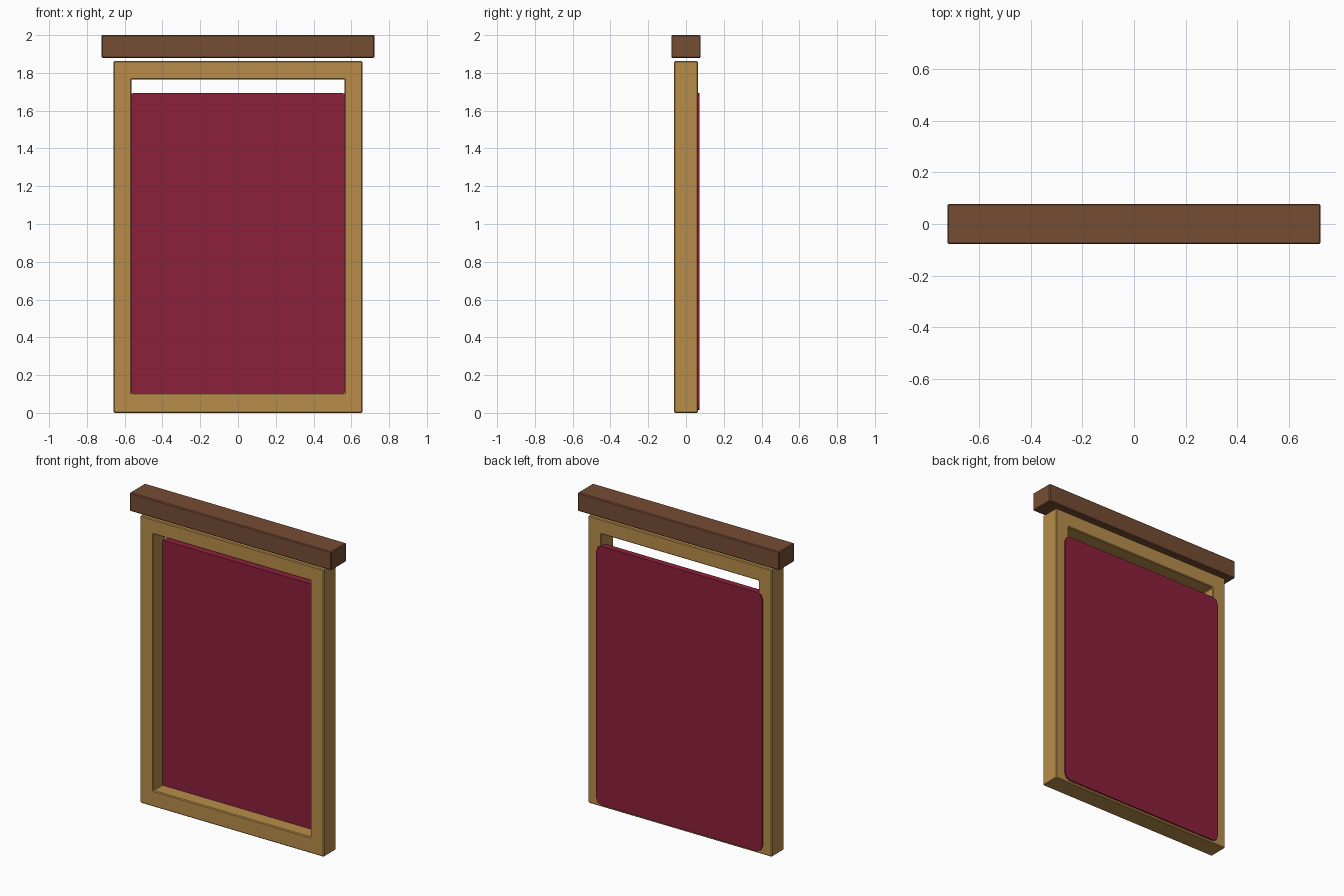
import bpy
import bmesh

cube = bpy.data.objects.get("Cube")
if cube:
    bpy.data.objects.remove(cube, do_unlink=True)


def material(name, rgb):
    mat = bpy.data.materials.new(name)
    mat.use_nodes = True
    mat.diffuse_color = (*rgb, 1)
    mat.node_tree.nodes["Principled BSDF"].inputs["Base Color"].default_value = (*rgb, 1)
    return mat


def finish(bm, name, mat):
    bmesh.ops.recalc_face_normals(bm, faces=bm.faces)
    mesh = bpy.data.meshes.new(name)
    bm.to_mesh(mesh)
    bm.free()
    mesh.materials.append(mat)
    obj = bpy.data.objects.new(name, mesh)
    bpy.context.collection.objects.link(obj)
    return obj


def box(bm, x, y0, y1, z0, z1):
    """Box symmetric in x; returns its vertices."""
    verts = bmesh.ops.create_cube(bm, size=1)["verts"]
    for v in verts:
        v.co = (v.co.x * 2 * x,
                y1 if v.co.y > 0 else y0,
                z1 if v.co.z > 0 else z0)
    return verts


def soften(obj, width):
    mod = obj.modifiers.new("soft_edges", "BEVEL")
    mod.width = width
    mod.segments = 1
    mod.limit_method = "ANGLE"


light_wood = material("light_wood", (0.48, 0.27, 0.07))
dark_wood = material("dark_wood", (0.18, 0.074, 0.034))
red_cloth = material("red_cloth", (0.262, 0.015, 0.044))

# Rectangular frame: an outline with an opening, pushed back to its depth
bm = bmesh.new()
depth = 0.0625
loops = []
for x, z0, z1 in ((0.659, 0, 1.862), (0.564, 0.104, 1.766)):
    corners = ((-x, z0), (x, z0), (x, z1), (-x, z1))
    loops.append([bm.verts.new((cx, -depth, cz)) for cx, cz in corners])
outer, inner = loops
for i in range(4):
    j = (i + 1) % 4
    bm.faces.new((outer[i], outer[j], inner[j], inner[i]))
extruded = bmesh.ops.extrude_face_region(bm, geom=bm.faces[:], use_keep_orig=True)
for v in extruded["geom"]:
    if isinstance(v, bmesh.types.BMVert):
        v.co.y = depth
soften(finish(bm, "frame", light_wood), 0.005)

# Overhanging top rail, floating just above the frame
bm = bmesh.new()
box(bm, 0.723, -0.078, 0.078, 1.88, 2.0)
soften(finish(bm, "top_rail", dark_wood), 0.005)

# Cloth panel with clipped corners, let into the back of the frame
bm = bmesh.new()
box(bm, 0.595, 0.03, 0.0715, 0.015, 1.693)
corner_edges = [e for e in bm.edges if abs(e.verts[0].co.y - e.verts[1].co.y) > 0.01]
bmesh.ops.bevel(bm, geom=corner_edges, offset=0.04, segments=2, profile=0.5, affect="EDGES")
finish(bm, "cloth_panel", red_cloth)
